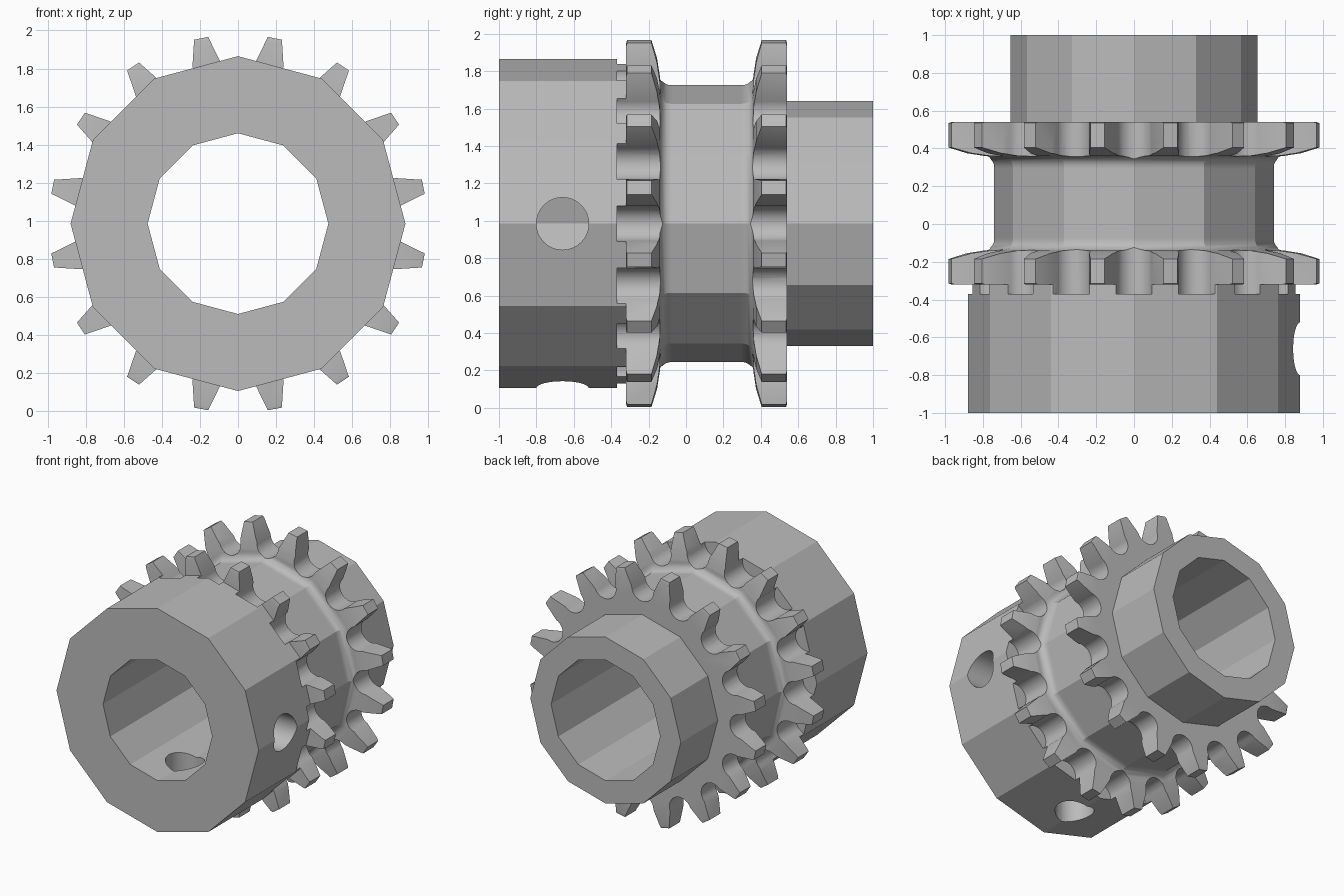
import bpy, bmesh
from math import sin, cos, pi, radians
from mathutils import Vector

if "Cube" in bpy.data.objects:
    bpy.data.objects.remove(bpy.data.objects["Cube"], do_unlink=True)

AXIS_Z = 0.985
BORE = 0.475
TEETH = 16

steel = bpy.data.materials.new("plain_grey_steel")
steel.use_nodes = True
GREY = (0.5, 0.5, 0.5, 1)
steel.diffuse_color = GREY
for node in steel.node_tree.nodes:
    if node.type == 'BSDF_PRINCIPLED':
        node.inputs["Base Color"].default_value = GREY


def make_object(name, bm):
    bmesh.ops.recalc_face_normals(bm, faces=bm.faces)
    mesh = bpy.data.meshes.new(name)
    bm.to_mesh(mesh)
    bm.free()
    mesh.materials.append(steel)
    obj = bpy.data.objects.new(name, mesh)
    bpy.context.collection.objects.link(obj)
    return obj


def lathe(name, profile, sides):
    """Spin a closed (y, radius) profile about the shaft axis."""
    bm = bmesh.new()
    rings = []
    for i in range(sides):
        a = 2 * pi * i / sides
        rings.append([bm.verts.new((r * sin(a), y, AXIS_Z + r * cos(a)))
                      for y, r in profile])
    n = len(profile)
    for i in range(sides):
        p, q = rings[i], rings[(i + 1) % sides]
        for j in range(n):
            k = (j + 1) % n
            bm.faces.new((p[j], p[k], q[k], q[j]))
    return make_object(name, bm)


def fillet(y_wall, direction, r_low, size, steps=6):
    """Quarter round from a sprocket wall down to the barrel."""
    pts = []
    for i in range(steps + 1):
        t = pi / 2 * i / steps
        pts.append((y_wall + direction * size * (1 - cos(t)),
                    r_low + size * (1 - sin(t))))
    pts.append((y_wall + direction * (size + 0.01), r_low))
    return pts


# Hub: set-screw collar, grooved barrel and rear collar on one bore
hub_profile = [(-1, BORE), (-1, 0.88), (-0.32, 0.88), (-0.32, 0.65), (-0.14, 0.65)]
hub_profile += fillet(-0.14, 1, 0.74, 0.06)
hub_profile += reversed(fillet(0.36, -1, 0.74, 0.06))
hub_profile += [(0.36, 0.655), (1, 0.655), (1, BORE)]
hub = lathe("hub", hub_profile, 12)


# Sprocket blanks: flat outside, tapered towards the barrel
def sprocket(name, outer, direction):
    flat = 1 / cos(pi / TEETH)
    section = [(0, 0.6), (0, 0.975 * flat), (0.005, 0.993 * flat),
               (0.135, 0.993 * flat), (0.165, 0.89 * flat),
               (0.18, 0.79 * flat), (0.18, 0.6)]
    return lathe(name, [(outer + direction * d, r) for d, r in section], TEETH)


front_sprocket = sprocket("front_sprocket", -0.32, 1)
back_sprocket = sprocket("back_sprocket", 0.54, -1)


# Tooth gap cutter: round-bottomed flared slots around the axis
def gap_cutter():
    bm = bmesh.new()
    arc = 12
    slot = [(-0.21, 1.09)]
    slot += [(-0.095 * cos(pi * i / arc), 0.855 - 0.095 * sin(pi * i / arc))
            for i in range(arc + 1)]
    slot.append((0.21, 1.09))
    # blanks have a corner at the top, which is the middle of a gap
    for t in range(TEETH):
        a = 2 * pi * t / TEETH
        front, back = [[bm.verts.new((u * cos(a) + r * sin(a), y,
                                      AXIS_Z + r * cos(a) - u * sin(a)))
                        for u, r in slot] for y in (-0.37, 0.65)]
        bm.faces.new(front)
        bm.faces.new(back[::-1])
        for i in range(len(slot)):
            j = (i + 1) % len(slot)
            bm.faces.new((front[i], back[i], back[j], front[j]))
    return make_object("gap_cutter", bm)


# Set-screw hole cutter, pointing along a given direction
def hole_cutter(name, direction):
    bm = bmesh.new()
    bmesh.ops.create_cone(bm, cap_ends=True, segments=32, radius1=0.14,
                          radius2=0.14, depth=0.9)
    d = Vector(direction)
    bmesh.ops.rotate(bm, verts=bm.verts,
                     matrix=Vector((0, 0, 1)).rotation_difference(d).to_matrix())
    bmesh.ops.translate(bm, verts=bm.verts,
                        vec=Vector((0, -0.66, AXIS_Z)) + d * 0.7)
    return make_object(name, bm)


gaps = gap_cutter()
holes = [hole_cutter("side_hole_cutter", (1, 0, 0)),
         hole_cutter("bottom_hole_cutter", (0, 0, -1))]


def select_only(obj):
    bpy.ops.object.select_all(action='DESELECT')
    obj.select_set(True)
    bpy.context.view_layer.objects.active = obj


def cut(obj, cutter):
    select_only(obj)
    mod = obj.modifiers.new("cut", 'BOOLEAN')
    mod.operation = 'DIFFERENCE'
    mod.solver = 'EXACT'
    mod.object = cutter
    bpy.ops.object.modifier_apply(modifier=mod.name)


for part in (hub, front_sprocket, back_sprocket):
    cut(part, gaps)
for hole in holes:
    cut(hub, hole)
for cutter in [gaps] + holes:
    bpy.data.objects.remove(cutter, do_unlink=True)

# Keep the facets crisp and the small rounds smooth
for part in (hub, front_sprocket, back_sprocket):
    select_only(part)
    bpy.ops.object.shade_smooth_by_angle(angle=radians(20))
